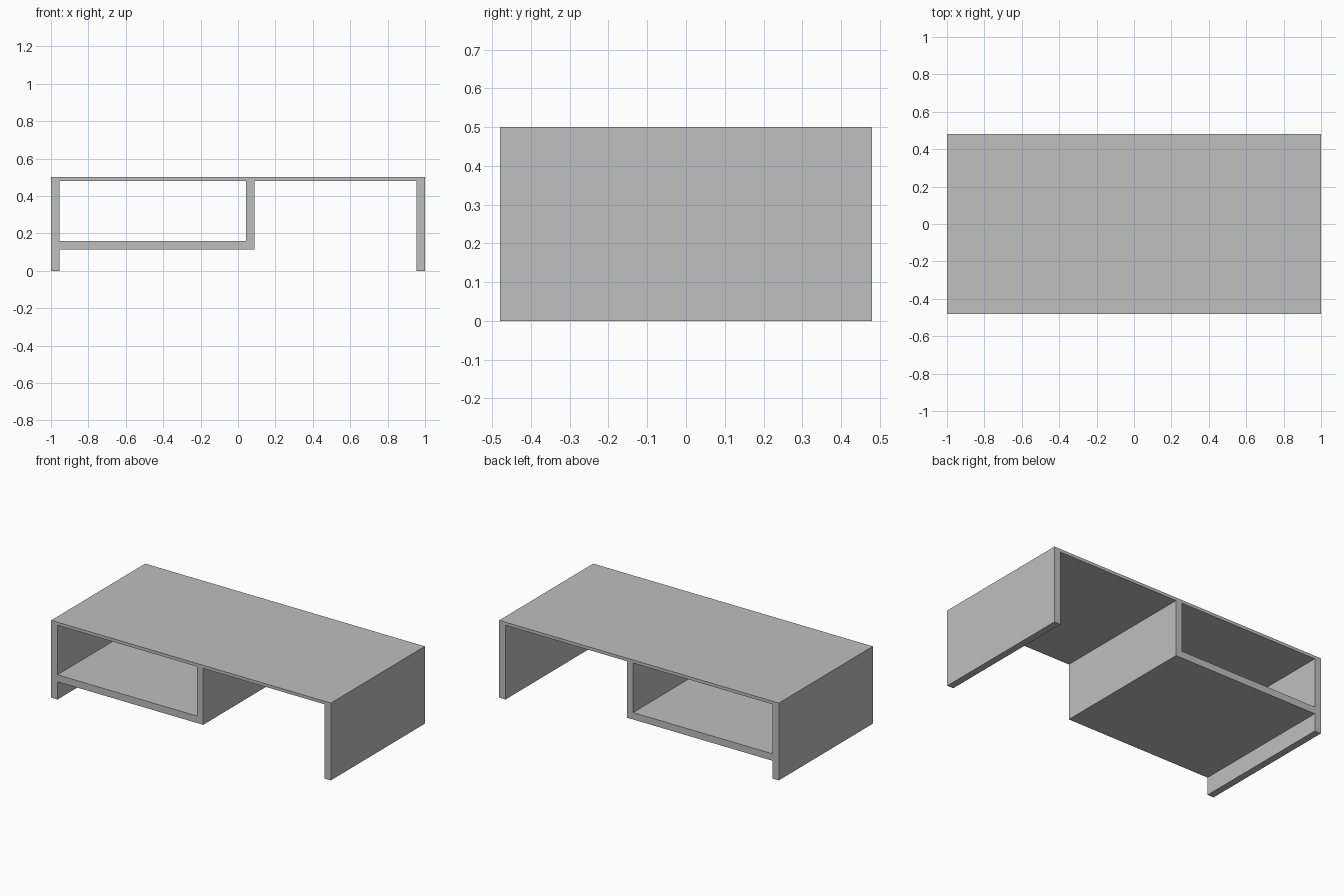
import bpy

cube = bpy.data.objects.get("Cube")
if cube:
    bpy.data.objects.remove(cube, do_unlink=True)

HALF_DEPTH = 0.48
HEIGHT = 0.5
BOARD = 0.045          # thickness of sides, divider and shelf
TOP_UNDER = 0.48       # underside of the thin top
SHELF_Z = 0.115        # underside of the shelf
DIVIDER_X = 0.042      # inner face of the divider

# Single grey finish
grey = bpy.data.materials.new("plain_grey")
grey.use_nodes = True
colour = (0.52, 0.52, 0.52, 1)
grey.diffuse_color = colour
grey.node_tree.nodes["Principled BSDF"].inputs["Base Color"].default_value = colour


def board(name, x0, x1, z0, z1):
    """Full-depth flat panel between the given x and z limits."""
    bpy.ops.mesh.primitive_cube_add(size=1, location=((x0 + x1) / 2, 0, (z0 + z1) / 2))
    panel = bpy.context.object
    panel.name = name
    panel.scale = (x1 - x0, 2 * HALF_DEPTH, z1 - z0)
    bpy.ops.object.transform_apply(location=False, rotation=False, scale=True)
    panel.data.materials.append(grey)
    return panel


# Top and the two side panels that act as legs
board("table_top", -1, 1, TOP_UNDER, HEIGHT)
board("right_side", -1, -1 + BOARD, 0, TOP_UNDER)
board("left_side", 1 - BOARD, 1, 0, TOP_UNDER)

# Open compartment hung under the top
board("divider", DIVIDER_X, DIVIDER_X + BOARD, SHELF_Z, TOP_UNDER)
board("shelf", -1 + BOARD, DIVIDER_X, SHELF_Z, SHELF_Z + BOARD)
